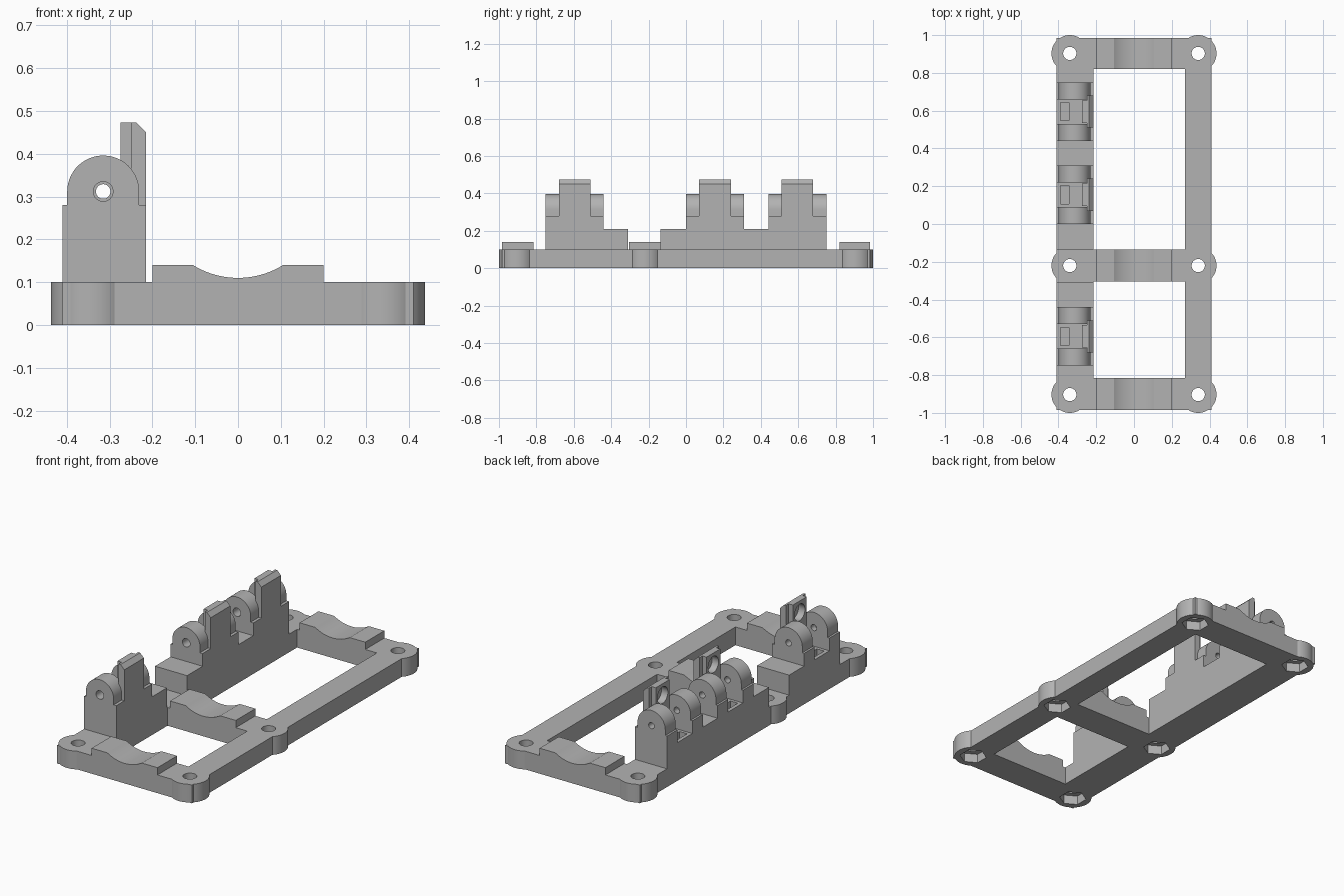
import bpy, bmesh
from math import pi, cos, sin
from mathutils import Vector

if "Cube" in bpy.data.objects:
    bpy.data.objects.remove(bpy.data.objects["Cube"])

grey = bpy.data.materials.new("plain grey")
grey.use_nodes = True
grey.diffuse_color = (0.45, 0.45, 0.45, 1)
grey.node_tree.nodes["Principled BSDF"].inputs["Base Color"].default_value = grey.diffuse_color


def prism(name, outline, axis, lo, hi):
    """Extrude a 2D outline along an axis; outline uses the other two axes in order."""
    def point(p, d):
        v = list(p)
        v.insert("xyz".index(axis), d)
        return Vector(v)
    bm = bmesh.new()
    face = bm.faces.new([bm.verts.new(point(p, lo)) for p in outline])
    ext = bmesh.ops.extrude_face_region(bm, geom=[face])
    new = [g for g in ext["geom"] if isinstance(g, bmesh.types.BMVert)]
    bmesh.ops.translate(bm, verts=new, vec=point((0, 0), hi - lo))
    bmesh.ops.recalc_face_normals(bm, faces=bm.faces)
    mesh = bpy.data.meshes.new(name)
    bm.to_mesh(mesh)
    bm.free()
    mesh.materials.append(grey)
    ob = bpy.data.objects.new(name, mesh)
    bpy.context.collection.objects.link(ob)
    return ob


def rect(a0, a1, b0, b1):
    return [(a0, b0), (a1, b0), (a1, b1), (a0, b1)]


def arc(a, b, r, start=0.0, end=2 * pi, n=40, closed=False):
    steps = n if closed else n - 1
    return [(a + r * cos(start + (end - start) * i / steps),
             b + r * sin(start + (end - start) * i / steps)) for i in range(n)]


def circle(a, b, r, n=40):
    return arc(a, b, r, n=n, closed=True)


def boolean(body, tool, operation):
    mod = body.modifiers.new("bool", "BOOLEAN")
    mod.operation, mod.solver, mod.object = operation, "EXACT", tool
    bpy.context.view_layer.objects.active = body
    bpy.ops.object.modifier_apply(modifier=mod.name)
    bpy.data.objects.remove(tool)


def add(body, tool):
    boolean(body, tool, "UNION")


def cut(body, tool):
    boolean(body, tool, "DIFFERENCE")


# Base frame with two rectangular openings
frame = prism("base_frame", rect(-0.41, 0.41, -0.985, 0.985), "z", 0, 0.1)
for y0, y1 in ((-0.815, -0.305), (-0.135, 0.82)):
    cut(frame, prism("opening", rect(-0.215, 0.27, y0, y1), "z", -0.1, 0.2))

# Round screw bosses, through holes and hexagonal nut pockets underneath
spots = [(x, y) for x in (-0.34, 0.34) for y in (-0.903, -0.22, 0.903)]
for x, y in spots:
    add(frame, prism("boss", circle(x, y, 0.097, 48), "z", 0, 0.1))
for x, y in spots:
    cut(frame, prism("screw_hole", circle(x, y, 0.035), "z", -0.1, 0.2))
    hexagon = arc(x, y, 0.07, pi / 2, 5 * pi / 2, 6, True)
    cut(frame, prism("nut_pocket", hexagon, "z", -0.1, 0.05))

# Scooped saddles on the three cross bars
scoop = arc(0, 0.309, 0.199, 1.5 * pi + 0.556, 1.5 * pi - 0.556, 25)
saddle = [(-0.2, 0.09), (0.2, 0.09), (0.2, 0.14)] + scoop + [(-0.2, 0.14)]
saddles = []
for label, y0, y1 in (("front", -0.985, -0.815), ("middle", -0.305, -0.135), ("back", 0.82, 0.985)):
    saddles.append(prism(label + "_saddle", saddle, "y", y0, y1))

# Hinge walls: low wall with raised, notched towers
def wall(name, y0, y1, centres):
    outline = [(y0, 0.05), (y0, 0.21)]
    for c in centres:
        outline += [(c - 0.155, 0.21), (c - 0.155, 0.28), (c - 0.065, 0.28), (c - 0.065, 0.21),
                    (c + 0.065, 0.21), (c + 0.065, 0.28), (c + 0.155, 0.28), (c + 0.155, 0.21)]
    outline += [(y1, 0.21), (y1, 0.05)]
    clean = []
    for p in outline:
        if p in clean:
            clean.remove(p)
        else:
            clean.append(p)
    body = prism(name, clean, "x", -0.41, -0.215)

    ear = [(-0.399, 0.25), (-0.231, 0.25)] + arc(-0.315, 0.312, 0.084, 0, pi, 28)
    stop = [(-0.25, 0.19), (-0.215, 0.19), (-0.215, 0.45), (-0.238, 0.473), (-0.25, 0.473)]
    for c in centres:
        # Pair of rounded hinge ears
        add(body, prism("ear", ear, "y", c - 0.155, c - 0.065))
        add(body, prism("ear", ear, "y", c + 0.065, c + 0.155))
        # Chamfered upright plate with a narrower block behind it
        add(body, prism("stop_plate", stop, "y", c - 0.085, c + 0.085))
        add(body, prism("stop_block", rect(-0.275, -0.24, 0.19, 0.473), "y", c - 0.06, c + 0.06))
        # Round recess, floor pocket and pin holes
        cut(body, prism("recess", circle(c, 0.41, 0.045), "x", -0.3, -0.236))
        cut(body, prism("pocket", rect(-0.39, -0.345, c - 0.048, c + 0.048), "z", 0.15, 0.25))
        cut(body, prism("wide_pin_hole", circle(-0.315, 0.312, 0.023), "y", c - 0.2, c - 0.1))
        cut(body, prism("pin_hole", circle(-0.315, 0.312, 0.017), "y", c - 0.18, c + 0.2))
    return body


walls = [wall("front_hinge_wall", -0.75 + 0.0, -0.31, [-0.595]),
         wall("back_hinge_wall", -0.135, 0.75, [0.155, 0.595])]

# Smooth curved surfaces, keep hard edges sharp
bpy.ops.object.select_all(action="DESELECT")
for ob in [frame] + saddles + walls:
    ob.select_set(True)
bpy.context.view_layer.objects.active = frame
bpy.ops.object.shade_smooth_by_angle(angle=0.5)
